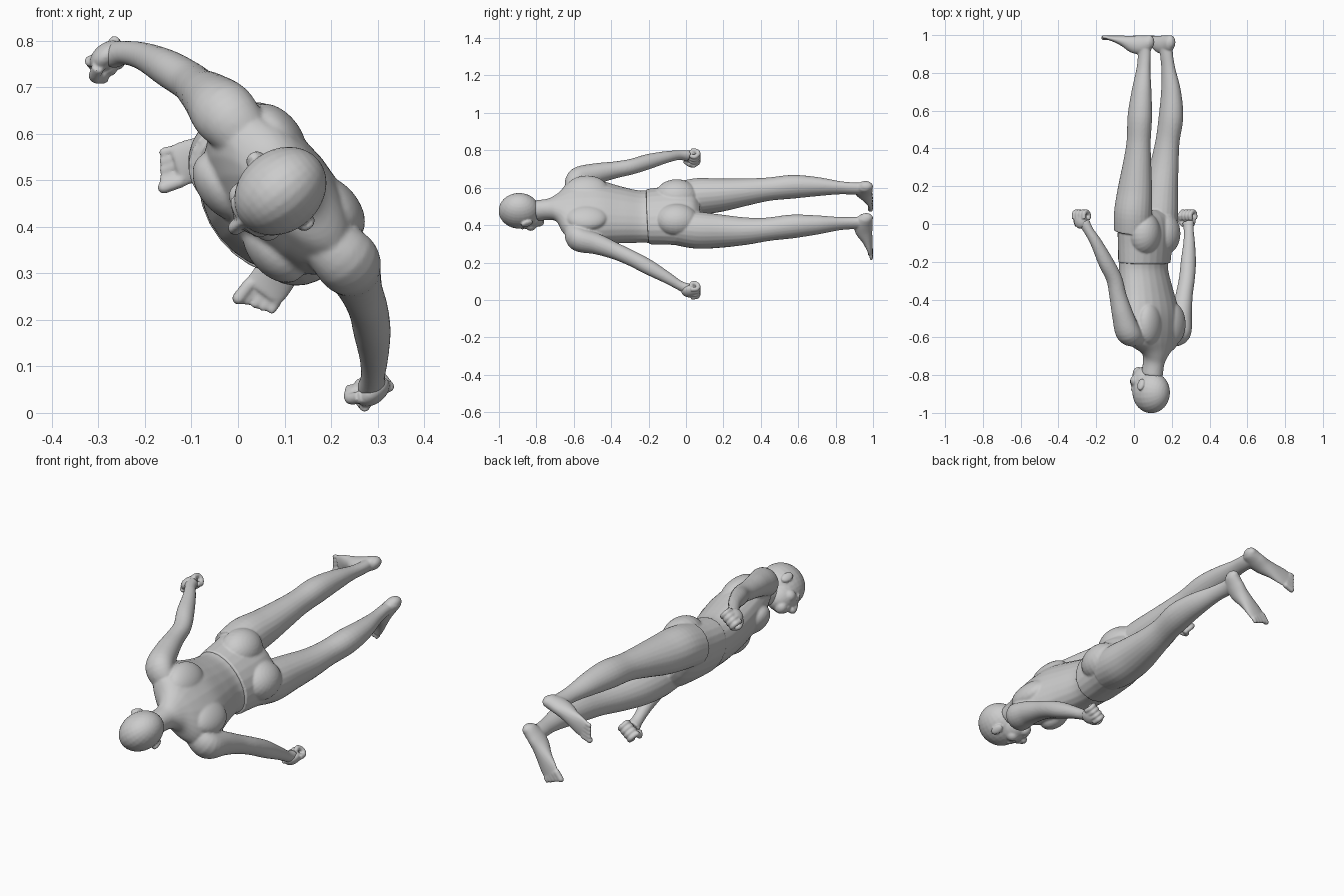
import bpy, bmesh, math
from mathutils import Vector, Matrix

# Body axes: the figure lies along y and is rolled about it
ROLL = Matrix.Rotation(math.radians(51), 3, 'Y')
U, BACK, Y = ROLL @ Vector((1, 0, 0)), ROLL @ Vector((0, 0, 1)), Vector((0, 1, 0))
FRONT = -BACK


def catmull(rows, n=5):
    pts = [rows[0]] + list(rows) + [rows[-1]]
    out = []
    for i in range(1, len(pts) - 2):
        for s in range(n):
            t = s / n
            out.append([0.5 * (2 * q + (r - p) * t + (2 * p - 5 * q + 4 * r - w) * t * t
                               + (3 * q - p - 3 * r + w) * t ** 3)
                        for p, q, r, w in zip(*pts[i - 1:i + 3])])
    return out + [list(rows[-1])]


def loft(bm, rows, ref=None, sides=24):
    """rows: x, y, z, half size across ref, half size along ref"""
    ref = BACK if ref is None else ref
    rows = catmull(rows)
    cs = [Vector(r[:3]) for r in rows]
    rings = []
    for i, r in enumerate(rows):
        t = (cs[min(i + 1, len(cs) - 1)] - cs[max(i - 1, 0)]).normalized()
        v = (ref - t * ref.dot(t)).normalized()
        w = t.cross(v)
        rings.append([bm.verts.new(cs[i] + w * r[3] * math.cos(a) + v * r[4] * math.sin(a))
                      for a in (2 * math.pi * k / sides for k in range(sides))])
    for p, q in zip(rings, rings[1:]):
        for k in range(sides):
            j = (k + 1) % sides
            bm.faces.new((p[k], p[j], q[j], q[k]))
    bm.faces.new(rings[0])
    bm.faces.new(rings[-1])


def blob(bm, c, ru, ry, rb, rot=None):
    m = Matrix.Translation(c) @ (rot or ROLL).to_4x4() @ Matrix.Diagonal((ru, ry, rb, 1))
    bmesh.ops.create_uvsphere(bm, u_segments=24, v_segments=16, radius=1, matrix=m)


def finish(bm, name, voxel=0.006, smooth=4):
    bmesh.ops.recalc_face_normals(bm, faces=bm.faces)
    me = bpy.data.meshes.new(name)
    bm.to_mesh(me)
    bm.free()
    ob = bpy.data.objects.new(name, me)
    bpy.context.collection.objects.link(ob)
    r = ob.modifiers.new("fuse", 'REMESH')
    r.mode, r.voxel_size, r.use_smooth_shade = 'VOXEL', voxel, True
    s = ob.modifiers.new("soften", 'SMOOTH')
    s.factor, s.iterations = 0.5, smooth


def at(c, u=0, y=0, f=0):
    return Vector(c) + U * u + Y * y + FRONT * f


# Torso and neck
bm = bmesh.new()
loft(bm, [(.055, -.14, .45, .165, .115), (.05, -.24, .445, .155, .112), (.065, -.36, .455, .172, .12),
          (.085, -.48, .47, .20, .122), (.10, -.57, .48, .215, .105), (.11, -.64, .487, .17, .082),
          (.112, -.685, .49, .09, .064), (.105, -.73, .485, .057, .058), (.095, -.80, .477, .054, .06)])
for s in (-1, 1):
    blob(bm, at((.08, -.50, .465), s * .085, 0, .072), .085, .075, .055)    # chest
    blob(bm, at((.10, -.53, .48), s * .10, 0, -.06), .08, .11, .05)         # shoulder blade
# Arms
loft(bm, [(.01, -.60, .60, .05, .06), (-.03, -.575, .645, .062, .07), (-.06, -.48, .675, .055, .058),
          (-.085, -.38, .695, .044, .047), (-.105, -.29, .713, .041, .043), (-.15, -.20, .74, .041, .04),
          (-.20, -.10, .765, .031, .031), (-.24, -.035, .774, .025, .027), (-.265, .01, .77, .028, .034)])
loft(bm, [(.19, -.60, .37, .05, .06), (.235, -.575, .325, .062, .07), (.25, -.48, .30, .055, .058),
          (.265, -.38, .262, .044, .047), (.28, -.29, .222, .041, .043), (.288, -.20, .175, .041, .04),
          (.292, -.10, .118, .031, .031), (.29, -.035, .078, .025, .027), (.287, .01, .058, .028, .034)])
finish(bm, "torso_and_arms")

# Head with face features
bm = bmesh.new()
H = (.088, -.89, .474)
blob(bm, at(H, 0, -.002, -.004), .088, .110, .106)
blob(bm, at(H, 0, .05, .04), .068, .085, .072)                              # face
blob(bm, at(H, 0, .105, .082), .032, .028, .028)                            # chin
blob(bm, at(H, 0, .015, .085), .055, .018, .022)                            # brow
loft(bm, [(*at(H, 0, .0, .095), .009, .012), (*at(H, 0, .045, .118), .013, .016),
          (*at(H, 0, .062, .118), .017, .016), (*at(H, 0, .068, .10), .012, .01)])
for y in (.082, .094):
    blob(bm, at(H, 0, y, .104), .024, .007, .011)                           # lips
for s in (-1, 1):
    tilt = ROLL @ Matrix.Rotation(s * .35, 3, 'Z')
    blob(bm, at(H, s * .088, .04, -.004), .011, .033, .021, tilt)           # ear
    blob(bm, at(H, s * .035, .035, .088), .016, .010, .014)                 # eye
    blob(bm, at(H, s * .045, .06, .065), .028, .03, .03)                    # cheek
finish(bm, "head", .005, 3)

# Fists
for name, c, side in (("upper_hand", (-.278, .022, .762), -1), ("lower_hand", (.286, .022, .052), 1)):
    bm = bmesh.new()
    blob(bm, at(c, side * .008, -.005, 0), .026, .042, .040)
    for k in range(4):
        f = .034 - k * .022
        path = [(.020, .005), (.017, .036), (-.004, .043), (-.022, .026), (-.018, .008)]
        loft(bm, [(*at(c, side * u, y, f), .0125, .0125) for u, y in path], FRONT, 12)
        blob(bm, at(c, side * -.018, .008, f), .012, .012, .012)
    loft(bm, [(*at(c, 0, -.03, .028), .014, .014), (*at(c, side * -.012, 0, .048), .013, .013),
              (*at(c, side * -.026, .022, .036), .012, .012)], U, 12)
    blob(bm, at(c, side * -.026, .022, .036), .012, .012, .012)
    finish(bm, name, .004, 3)

# Hips with buttocks
bm = bmesh.new()
loft(bm, [(.055, -.205, .445, .164, .119), (.058, -.12, .45, .172, .122), (.062, -.03, .455, .183, .12),
          (.062, .04, .458, .175, .10), (.062, .075, .46, .13, .06)])
for s in (-1, 1):
    blob(bm, at((.063, -.05, .457), s * .083, 0, -.055), .092, .115, .085)
# Legs
loft(bm, [(-.01, -.04, .535, .09, .10), (-.005, .06, .552, .096, .104), (.005, .18, .56, .085, .096),
          (.017, .32, .577, .070, .078), (.025, .44, .592, .060, .066), (.031, .57, .605, .060, .068),
          (.040, .70, .606, .048, .056), (.050, .82, .600, .032, .040), (.055, .90, .596, .029, .037),
          (.055, .965, .597, .030, .036)])
loft(bm, [(.125, -.04, .385, .09, .10), (.133, .06, .373, .096, .104), (.142, .18, .368, .085, .096),
          (.162, .32, .368, .070, .078), (.178, .44, .378, .060, .066), (.196, .57, .393, .060, .068),
          (.196, .70, .401, .048, .056), (.182, .82, .408, .032, .040), (.172, .90, .411, .029, .037),
          (.172, .965, .413, .030, .036)])


# Feet with toes
def foot(heel, toe, inner):
    heel, toe = Vector(heel), Vector(toe)
    d = (toe - heel).normalized()
    w = d.cross(Y)
    prof = [(-.01, .962, .016, .022), (.05, .962, .030, .037), (.2, .950, .034, .049), (.36, .951, .036, .047),
            (.55, .968, .041, .030), (.72, .980, .047, .018), (.84, .986, .046, .012)]
    loft(bm, [(*(heel.lerp(toe, t).xz[0:1]), y, heel.lerp(toe, t).z, a, b) for t, y, a, b in prof], Y)
    blob(bm, heel + d * .018, .027, .037, .027)
    for k in range(5):
        r = .014 if k == 0 else .0095
        base = heel.lerp(toe, .84) + w * inner * (.034 - k * .018)
        tip = base + d * (.042 - .006 * k)
        base.y = tip.y = 1 - r
        loft(bm, [(*base, r, r), (*tip, r, r)], Y, 12)
        blob(bm, tip, r, r, r)


foot((.098, .962, .613), (-.175, .985, .515), 1)
foot((.203, .962, .452), (.025, .985, .222), -1)
finish(bm, "hips_and_legs", .005, 4)
